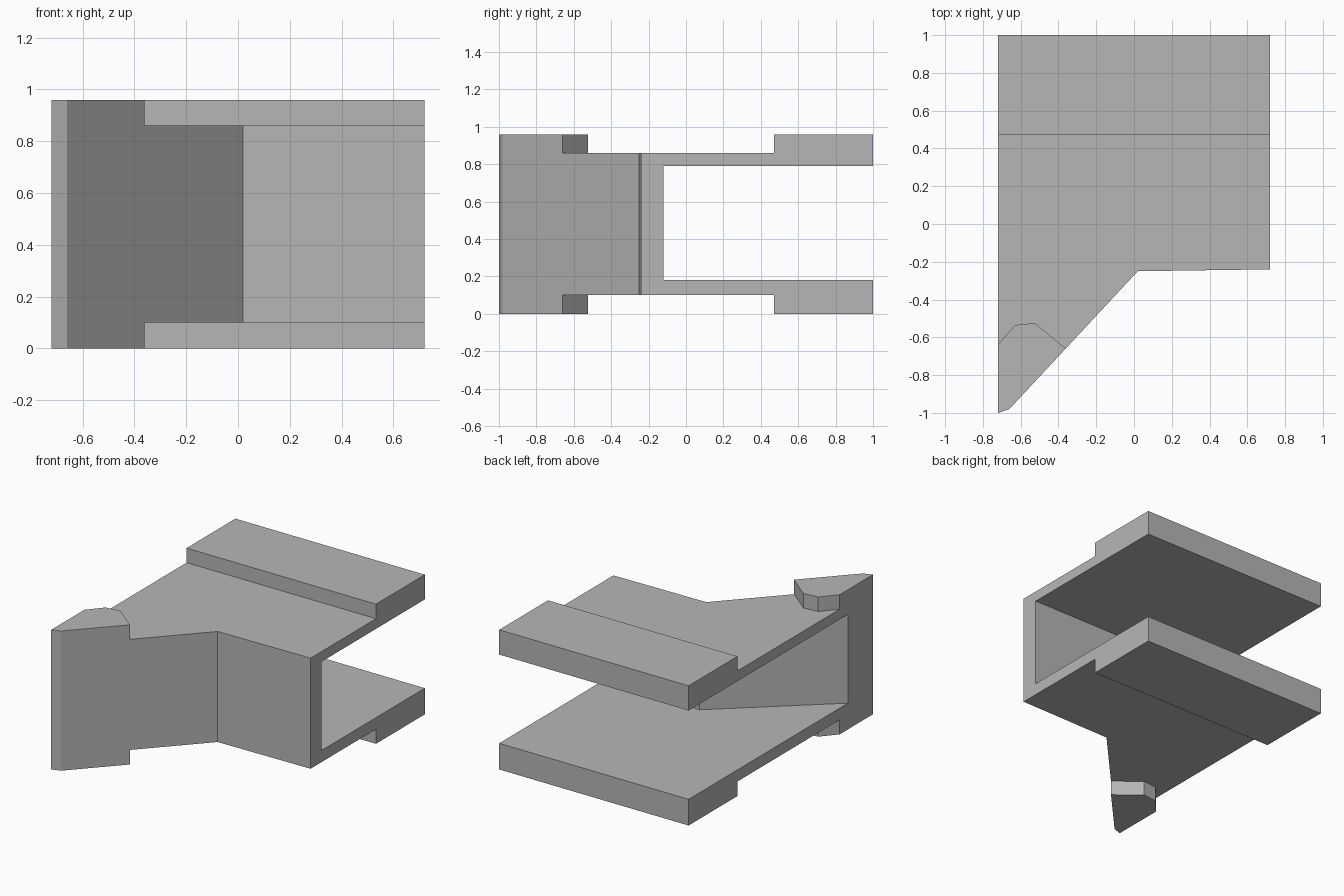
import bpy
import bmesh

cube = bpy.data.objects.get("Cube")
if cube:
    bpy.data.objects.remove(cube, do_unlink=True)

# Single plain grey
GREY = (0.47, 0.47, 0.47, 1)
mat = bpy.data.materials.new("plain grey")
mat.use_nodes = True
mat.diffuse_color = GREY
mat.node_tree.nodes["Principled BSDF"].inputs["Base Color"].default_value = GREY


def prism(name, outline, bottom, top):
    """Extrude a plan outline between two heights."""
    bm = bmesh.new()
    face = bm.faces.new([bm.verts.new((x, y, bottom)) for x, y in outline])
    up = bmesh.ops.extrude_face_region(bm, geom=[face])["geom"]
    bmesh.ops.translate(bm, vec=(0, 0, top - bottom),
                        verts=[v for v in up if isinstance(v, bmesh.types.BMVert)])
    bmesh.ops.recalc_face_normals(bm, faces=bm.faces)
    mesh = bpy.data.meshes.new(name)
    bm.to_mesh(mesh)
    bm.free()
    mesh.materials.append(mat)
    obj = bpy.data.objects.new(name, mesh)
    bpy.context.collection.objects.link(obj)
    return obj


# Full-height bracket with an angled prong at the front right
W, H = 0.72, 0.96
bracket = prism("channel_bracket", [
    (-W, 1), (-W, -1), (-0.66, -0.98), (0.02, -0.25), (W, -0.24), (W, 1)], 0, H)

# Opening between the two plates, following the bent front wall
opening = prism("opening_cutter", [
    (-1, 1.2), (-1, -0.974), (-W, -0.73), (-0.02, -0.12), (1, -0.12), (1, 1.2)],
    0.18, 0.79)

# Recesses between the rear ledge and the prong pad, above and below
recess = [(-1, 0.47), (-0.9, -0.85), (-0.63, -0.535), (-0.525, -0.525),
          (-0.36, -0.66), (-0.195, -0.80), (1, -0.80), (1, 0.47)]
cutters = [opening,
           prism("upper_recess_cutter", recess, 0.86, 1.1),
           prism("lower_recess_cutter", recess, -0.14, 0.10)]

for cutter in cutters:
    cutter.hide_render = True
    mod = bracket.modifiers.new(cutter.name, "BOOLEAN")
    mod.operation = "DIFFERENCE"
    mod.solver = "EXACT"
    mod.object = cutter

# Bake the cuts and discard the cutters
graph = bpy.context.evaluated_depsgraph_get()
baked = bpy.data.meshes.new_from_object(bracket.evaluated_get(graph))
bracket.modifiers.clear()
bracket.data = baked
for cutter in cutters:
    bpy.data.objects.remove(cutter, do_unlink=True)
